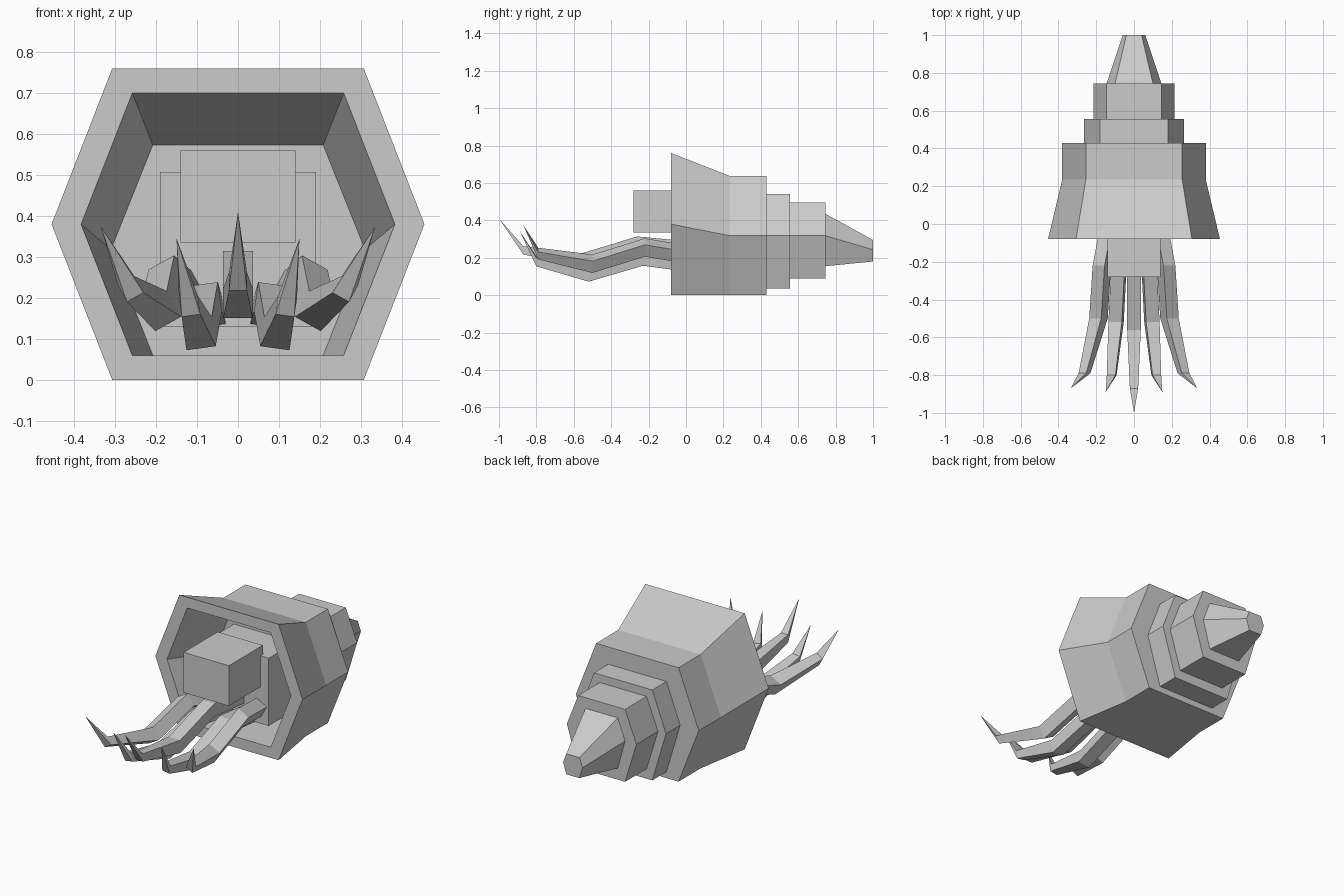
import bpy, bmesh, math

cube = bpy.data.objects.get("Cube")
if cube:
    bpy.data.objects.remove(cube, do_unlink=True)

grey = bpy.data.materials.new("plain_grey")
grey.use_nodes = True
grey.diffuse_color = (0.6, 0.6, 0.6, 1)
grey.node_tree.nodes["Principled BSDF"].inputs["Base Color"].default_value = (0.6, 0.6, 0.6, 1)


def finish(name, bm):
    bmesh.ops.recalc_face_normals(bm, faces=bm.faces)
    mesh = bpy.data.meshes.new(name)
    bm.to_mesh(mesh)
    bm.free()
    mesh.materials.append(grey)
    obj = bpy.data.objects.new(name, mesh)
    bpy.context.collection.objects.link(obj)
    return obj


def loft(name, rings, tip=None):
    """Bridge rings of equal length; close the ends with a cap or a pointed tip."""
    bm = bmesh.new()
    loops = [[bm.verts.new(p) for p in ring] for ring in rings]
    n = len(loops[0])
    for a, b in zip(loops, loops[1:]):
        for i in range(n):
            j = (i + 1) % n
            bm.faces.new((a[i], a[j], b[j], b[i]))
    bm.faces.new(loops[0])
    last = loops[-1]
    if tip:
        point = bm.verts.new(tip)
        for i in range(n):
            bm.faces.new((last[i], last[(i + 1) % n], point))
    else:
        bm.faces.new(last)
    return finish(name, bm)


def hexagon(y, wide, flat, top, mid, bottom):
    return [(wide, y, mid), (flat, y, top), (-flat, y, top),
            (-wide, y, mid), (-flat, y, bottom), (flat, y, bottom)]


def box(name, half_x, y0, y1, z0, z1):
    corners = [(-half_x, z0), (half_x, z0), (half_x, z1), (-half_x, z1)]
    return loft(name, [[(x, y, z) for x, z in corners] for y in (y0, y1)])


def tentacle(name, side, roll, path, tip):
    """Square tapered limb; path holds x, y, z and half thickness."""
    rings = []
    for x, y, z, h in path:
        ring = []
        for k in range(4):
            a = math.radians(45 + 90 * k - roll)
            r = h * math.sqrt(2)
            ring.append((side * (x + r * math.cos(a)), y, z + r * math.sin(a)))
        rings.append(ring)
    return loft(name, rings, (side * tip[0], tip[1], tip[2]))


# Stepped shell, from the tail end forward, over the rim and into the hollow
loft("shell", [hexagon(*r) for r in (
    (1.0, 0.06, 0.04, 0.295, 0.243, 0.18),
    (0.745, 0.145, 0.10, 0.435, 0.318, 0.155),
    (0.745, 0.215, 0.145, 0.495, 0.318, 0.09),
    (0.555, 0.215, 0.145, 0.495, 0.318, 0.09),
    (0.555, 0.265, 0.18, 0.54, 0.318, 0.035),
    (0.43, 0.265, 0.18, 0.54, 0.318, 0.035),
    (0.43, 0.38, 0.255, 0.637, 0.318, 0),
    (0.235, 0.38, 0.255, 0.637, 0.318, 0),
    (-0.08, 0.455, 0.307, 0.76, 0.38, 0),
    (-0.08, 0.383, 0.258, 0.70, 0.38, 0.06),
    (0.235, 0.31, 0.208, 0.573, 0.318, 0.06),
)])

# Body and head blocks inside the opening
box("body", 0.19, 0.0, 0.235, 0.13, 0.508)
box("head", 0.14, -0.28, 0.02, 0.335, 0.56)

# Tentacles: one in the middle, two mirrored pairs
tentacle("middle_tentacle", 1, 0, [
    (0, 0.02, 0.25, 0.037), (0, -0.26, 0.277, 0.037),
    (0, -0.56, 0.187, 0.036), (0, -0.87, 0.24, 0.022)], (0, -1.0, 0.41))
for label, side in (("left", 1), ("right", -1)):
    tentacle(label + "_inner_tentacle", side, 8, [
        (0.07, 0.02, 0.165, 0.036), (0.08, -0.23, 0.198, 0.036),
        (0.095, -0.52, 0.113, 0.036), (0.118, -0.8, 0.18, 0.023)],
        (0.15, -0.89, 0.345))
    tentacle(label + "_outer_tentacle", side, 29, [
        (0.125, 0.02, 0.215, 0.036), (0.17, -0.22, 0.255, 0.036),
        (0.188, -0.5, 0.168, 0.036), (0.262, -0.79, 0.222, 0.023)],
        (0.335, -0.87, 0.375))
